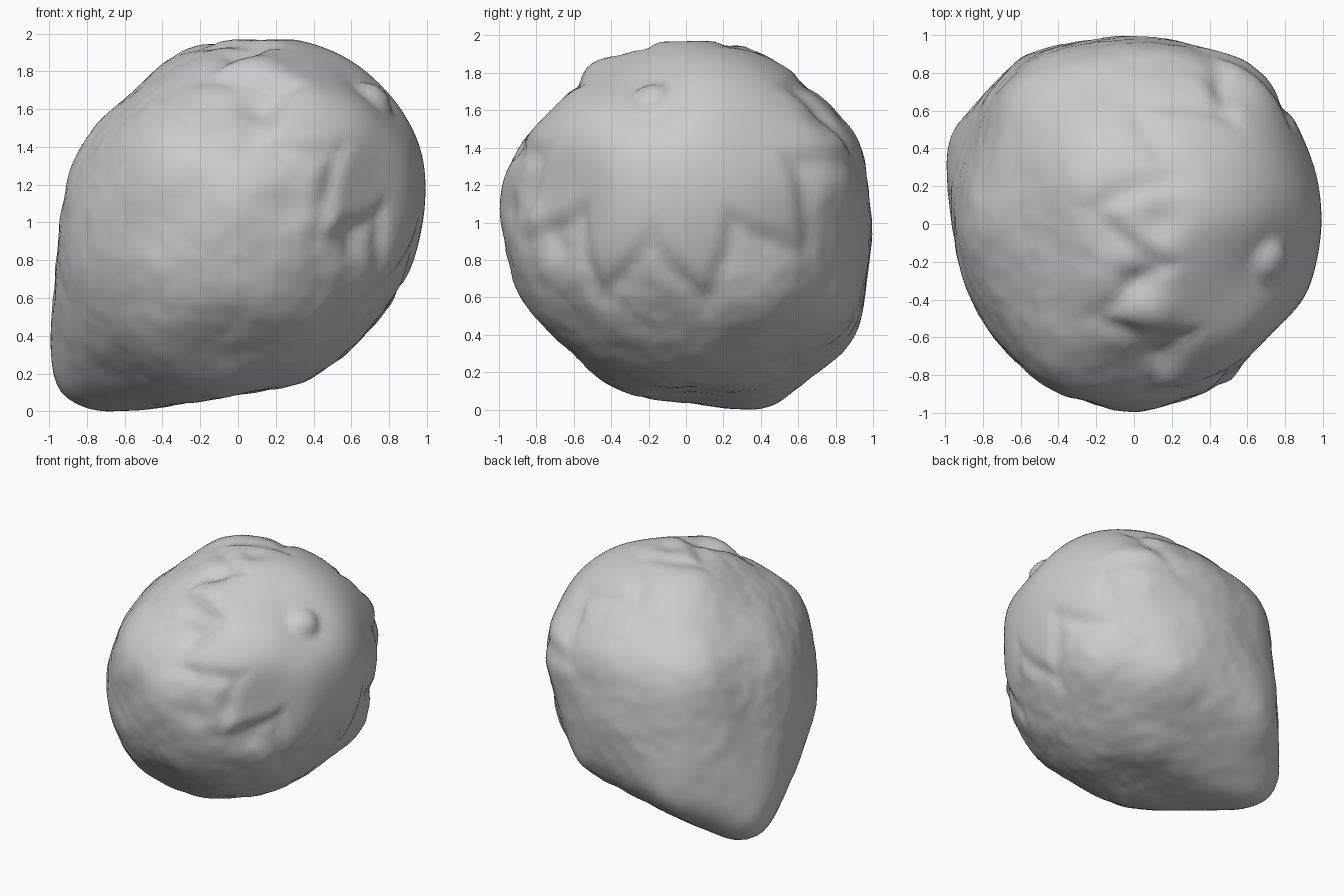
import bpy, bmesh, math
from mathutils import Vector, Matrix, noise
from mathutils.bvhtree import BVHTree

if "Cube" in bpy.data.objects:
    bpy.data.objects.remove(bpy.data.objects["Cube"], do_unlink=True)


def smoothstep(a, b, t):
    t = min(1, max(0, (t - a) / (b - a)))
    return t * t * (3 - 2 * t)


# Rough form: hull around an egg-shaped body, the tip and several bulges
hull = bmesh.new()
egg = (Matrix.Translation((0.02, 0.02, 1.03)) @ Matrix.Rotation(-math.pi / 4, 4, 'Y')
       @ Matrix.Diagonal((1.04, 0.98, 0.886, 1)))
bmesh.ops.create_icosphere(hull, subdivisions=5, radius=1, matrix=egg)
bulges = [((-0.77, 0.39, 0.235), 0.23),   # tip
          ((-0.42, 0.63, 0.56), 0.32),    # back of the tip
          ((0.0, -0.66, 1.14), 0.33),     # front
          ((-0.25, -0.5, 1.25), 0.41),    # upper front right
          ((-0.52, 0.0, 1.22), 0.38),     # right shoulder
          ((-0.1, 0.2, 1.5), 0.48),       # top
          ((0.38, 0.48, 1.27), 0.45),     # upper back left
          ((0.1, 0.6, 1.3), 0.37),        # back
          ((-0.3, 0.5, 1.25), 0.44),      # upper back right
          ((0.2, 0.6, 0.7), 0.35),        # lower back
          ((0.45, 0.3, 0.8), 0.42)]       # lower left
for centre, radius in bulges:
    bmesh.ops.create_icosphere(hull, subdivisions=4, radius=radius,
                               matrix=Matrix.Translation(centre))
bmesh.ops.convex_hull(hull, input=hull.verts)
tree = BVHTree.FromBMesh(hull)
hull.free()
core = Vector((0, 0, 1))

# Flattened sides: outward direction and distance from the origin
flats = [((0.35, -0.35, 0.87), 1.85), ((0, -0.71, 0.71), 1.65),
         ((0, -0.71, -0.71), 0.185), ((0.164, 0, -0.986), -0.12),
         ((0.71, -0.71, 0), 0.91)]
flats = [(Vector(n), h - Vector(n).dot(core)) for n, h in flats]

# Even skin shrunk on to the rough form
bm = bmesh.new()
bmesh.ops.create_icosphere(bm, subdivisions=6, radius=1)
for v in bm.verts:
    d = v.co.normalized()
    reach = (tree.ray_cast(core + d * 4, -d)[0] - core).length
    for n, h in flats:
        if n.dot(d) > 0.1:
            reach = min(reach, h / n.dot(d))
    v.co = d * reach
for _ in range(14):
    bmesh.ops.smooth_vert(bm, verts=bm.verts, factor=0.5,
                          use_axis_x=True, use_axis_y=True, use_axis_z=True)

# Leaf crown frame, stem direction and sculpted dabs (direction, radius, height)
crown = Vector((0.72, -0.1, 0.57)).normalized()
ref = Vector((0.78, -0.45, -0.32))
e1 = (ref - crown * ref.dot(crown)).normalized()
e2 = crown.cross(e1)
stem = Vector((0.70, -0.18, 0.66)).normalized()
dabs = [((0.14, 0.02, 0.95), 0.09, -0.03), ((0.04, -0.30, 0.93), 0.11, -0.04),
        ((0.10, -0.48, 0.85), 0.13, 0.02), ((0.12, -0.72, 0.68), 0.10, -0.04),
        ((0.28, -0.92, 0.10), 0.11, -0.02), ((0.50, -0.82, 0.03), 0.11, 0.03),
        ((0.62, -0.68, -0.10), 0.09, -0.02), ((0.50, 0.70, 0.55), 0.12, -0.04)]
dabs = [(Vector(p).normalized(), r, h) for p, r, h in dabs]
for v in bm.verts:
    d = v.co.normalized()
    # Star of pointed leaves raised above the flesh
    theta = math.degrees(crown.angle(d))
    phi = math.atan2(d.dot(e2), d.dot(e1))
    tooth = 2 * abs((phi * 9 / math.tau) % 1 * 2 - 1) - 1
    edge = 48 + 11 * tooth
    inside = 1 - smoothstep(edge - 4, edge + 6, theta)
    groove = math.exp(-((theta - edge - 6) / 6) ** 2)
    offset = 0.008 + 0.010 * inside - 0.018 * groove
    # Uneven flesh with fine seed bumps
    offset += (1 - inside) * (0.010 * noise.noise(d * 4) + 0.006 * noise.noise(d * 10))
    offset += 0.008 * noise.noise(d * 3 + crown)
    # Stem stub in a shallow hollow
    a = stem.angle(d)
    offset -= 0.065 * math.exp(-(a / 0.22) ** 2)
    offset += 0.06 * (1 - smoothstep(0.03, 0.14, a))
    for p, r, h in dabs:
        offset += h * math.exp(-(p.angle(d) / r) ** 2)
    v.co += d * offset

# Centre it and stand it on the ground
low = Vector([min(v.co[i] for v in bm.verts) for i in range(3)])
high = Vector([max(v.co[i] for v in bm.verts) for i in range(3)])
middle = (low + high) / 2
bmesh.ops.translate(bm, verts=bm.verts, vec=(-middle.x, -middle.y, -low.z))

mesh = bpy.data.meshes.new("fruit_body")
bm.to_mesh(mesh)
bm.free()
fruit = bpy.data.objects.new("fruit_body", mesh)
bpy.context.collection.objects.link(fruit)
mesh.polygons.foreach_set("use_smooth", [True] * len(mesh.polygons))

# Plain grey surface
grey = (0.6, 0.6, 0.6, 1)
mat = bpy.data.materials.new("light_grey")
mat.use_nodes = True
mat.diffuse_color = grey
mat.node_tree.nodes["Principled BSDF"].inputs["Base Color"].default_value = grey
mesh.materials.append(mat)
